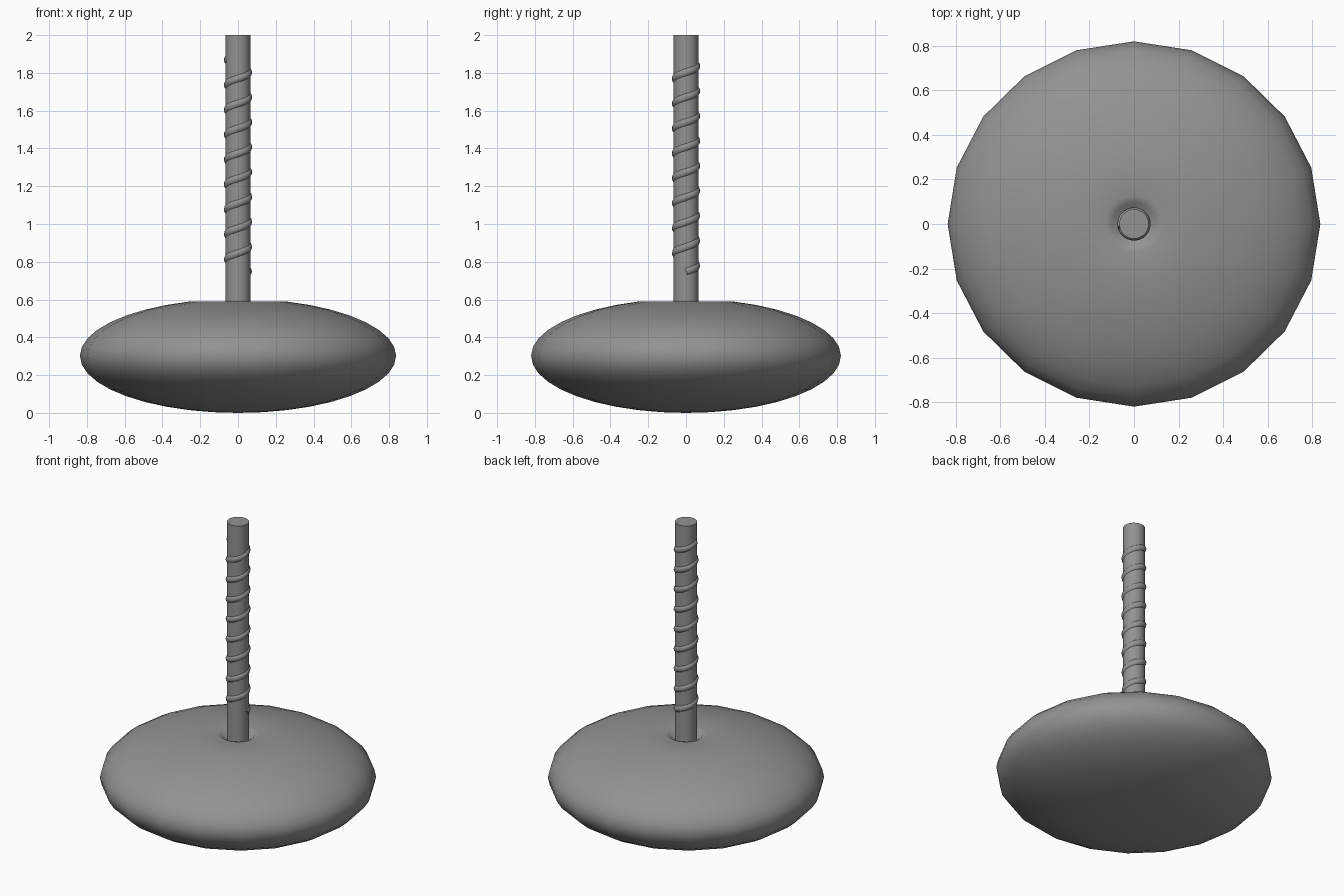
import bpy, bmesh
from math import sin, cos, pi, radians, tau

cube = bpy.data.objects.get("Cube")
if cube:
    bpy.data.objects.remove(cube, do_unlink=True)

grey = bpy.data.materials.new("dull_grey")
grey.use_nodes = True
colour = (0.29, 0.29, 0.29, 1)
grey.diffuse_color = colour
grey.node_tree.nodes["Principled BSDF"].inputs["Base Color"].default_value = colour


def lathe(name, profile, sides, squash=(1, 1)):
    """Spin (radius, height) points about z; radius 0 closes to a pole."""
    bm = bmesh.new()
    rings = []
    for r, z in profile:
        n = sides if r else 1
        rings.append([bm.verts.new((r * cos(tau * i / sides) * squash[0],
                                    r * sin(tau * i / sides) * squash[1], z))
                      for i in range(n)])
    for a, b in zip(rings, rings[1:]):
        for i in range(sides):
            j = (i + 1) % sides
            corners = [a[i % len(a)], a[j % len(a)], b[j % len(b)], b[i % len(b)]]
            bm.faces.new(list(dict.fromkeys(corners)))
    bmesh.ops.recalc_face_normals(bm, faces=bm.faces)
    mesh = bpy.data.meshes.new(name)
    bm.to_mesh(mesh)
    bm.free()
    return finish(bpy.data.objects.new(name, mesh))


def finish(obj):
    obj.data.materials.append(grey)
    bpy.context.collection.objects.link(obj)
    return obj


def smooth(obj, degrees):
    bpy.ops.object.select_all(action='DESELECT')
    obj.select_set(True)
    bpy.context.view_layer.objects.active = obj
    bpy.ops.object.shade_smooth_by_angle(angle=radians(degrees))


# Flattened round base, levelled off on top with a shallow socket for the post
half = 0.302
base_profile = [(0.837 * sin(pi * k / 20) if k else 0, half - half * cos(pi * k / 20))
                for k in range(19)]
base_profile += [(0.13, 0.588), (0.1, 0.582), (0.075, 0.55), (0, 0.54)]
smooth(lathe("base", base_profile, 20, (1, 0.98)), 60)

# Upright post
smooth(lathe("post", [(0, 0.4), (0.066, 0.4), (0.066, 2), (0, 2)], 32), 40)

# Strand wound around the post
turns, pitch, steps = 8.55, 0.132, 24
count = int(turns * steps)
curve = bpy.data.curves.new("strand", 'CURVE')
curve.dimensions = '3D'
curve.bevel_depth = 0.025
curve.bevel_resolution = 3
curve.use_fill_caps = True
path = curve.splines.new('POLY')
path.points.add(count)
for i, p in enumerate(path.points):
    a = tau * i / steps
    p.co = (0.05 * cos(a), 0.05 * sin(a), 0.747 + pitch * i / steps, 1)
strand = finish(bpy.data.objects.new("strand", curve))
bpy.ops.object.select_all(action='DESELECT')
strand.select_set(True)
bpy.context.view_layer.objects.active = strand
bpy.ops.object.convert(target='MESH')
smooth(bpy.context.view_layer.objects.active, 50)
